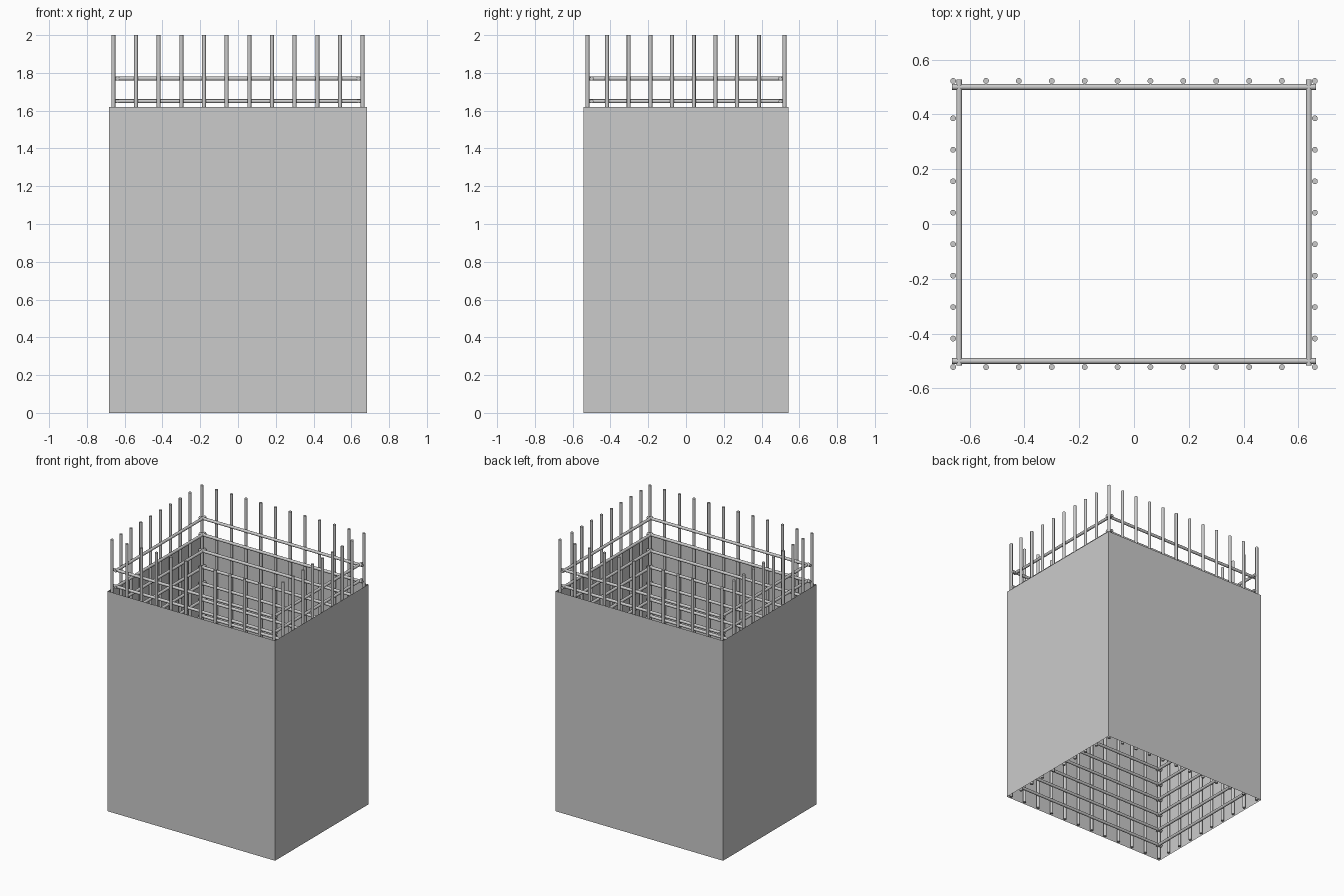
import bpy, bmesh
from mathutils import Vector

if "Cube" in bpy.data.objects:
    bpy.data.objects.remove(bpy.data.objects["Cube"])

WX, WY, WALL_H, TOP = 0.682, 0.543, 1.62, 2.0
R = 0.0105


def make_object(name, bm):
    mesh = bpy.data.meshes.new(name)
    bm.to_mesh(mesh)
    bm.free()
    ob = bpy.data.objects.new(name, mesh)
    bpy.context.collection.objects.link(ob)
    return ob


def bars(name, segments):
    """Round bars between pairs of end points, joined in one object."""
    bm = bmesh.new()
    for a, b in segments:
        a, b = Vector(a), Vector(b)
        d = b - a
        m = d.to_track_quat('Z', 'Y').to_matrix().to_4x4()
        m.translation = (a + b) / 2
        bmesh.ops.create_cone(bm, cap_ends=True, segments=16, radius1=R,
                              radius2=R, depth=d.length, matrix=m)
    ob = make_object(name, bm)
    bpy.ops.object.select_all(action='DESELECT')
    ob.select_set(True)
    bpy.context.view_layer.objects.active = ob
    bpy.ops.object.shade_smooth_by_angle()


# formwork: four thin sheets, open above and below
bm = bmesh.new()
corners = [(-WX, -WY), (WX, -WY), (WX, WY), (-WX, WY)]
low = [bm.verts.new((x, y, 0)) for x, y in corners]
high = [bm.verts.new((x, y, WALL_H)) for x, y in corners]
for i in range(4):
    j = (i + 1) % 4
    bm.faces.new((low[i], low[j], high[j], high[i]))
make_object("wall_panels", bm)

# upright bars just inside the walls
xs = [-0.66 + 0.12 * i for i in range(12)]
ys = [-0.418 + 0.1148 * i for i in range(8)]
for s, side in ((-1, "front"), (1, "back")):
    bars(side + "_upright_bars",
         [((x, s * 0.522, 0), (x, s * 0.522, TOP)) for x in xs])
for s, side in ((-1, "left"), (1, "right")):
    bars(side + "_upright_bars",
         [((s * 0.66, y, 0), (s * 0.66, y, TOP)) for y in ys])

# horizontal bars stacked on the inner side of the uprights
levels = [0.09 + 0.12 * i for i in range(15)]
for s, side in ((-1, "front"), (1, "back")):
    bars(side + "_level_bars",
         [((-0.664, s * 0.5, z), (0.664, s * 0.5, z)) for z in levels])
for s, side in ((-1, "left"), (1, "right")):
    bars(side + "_level_bars",
         [((s * 0.638, -0.516, z), (s * 0.638, 0.528, z)) for z in levels])
